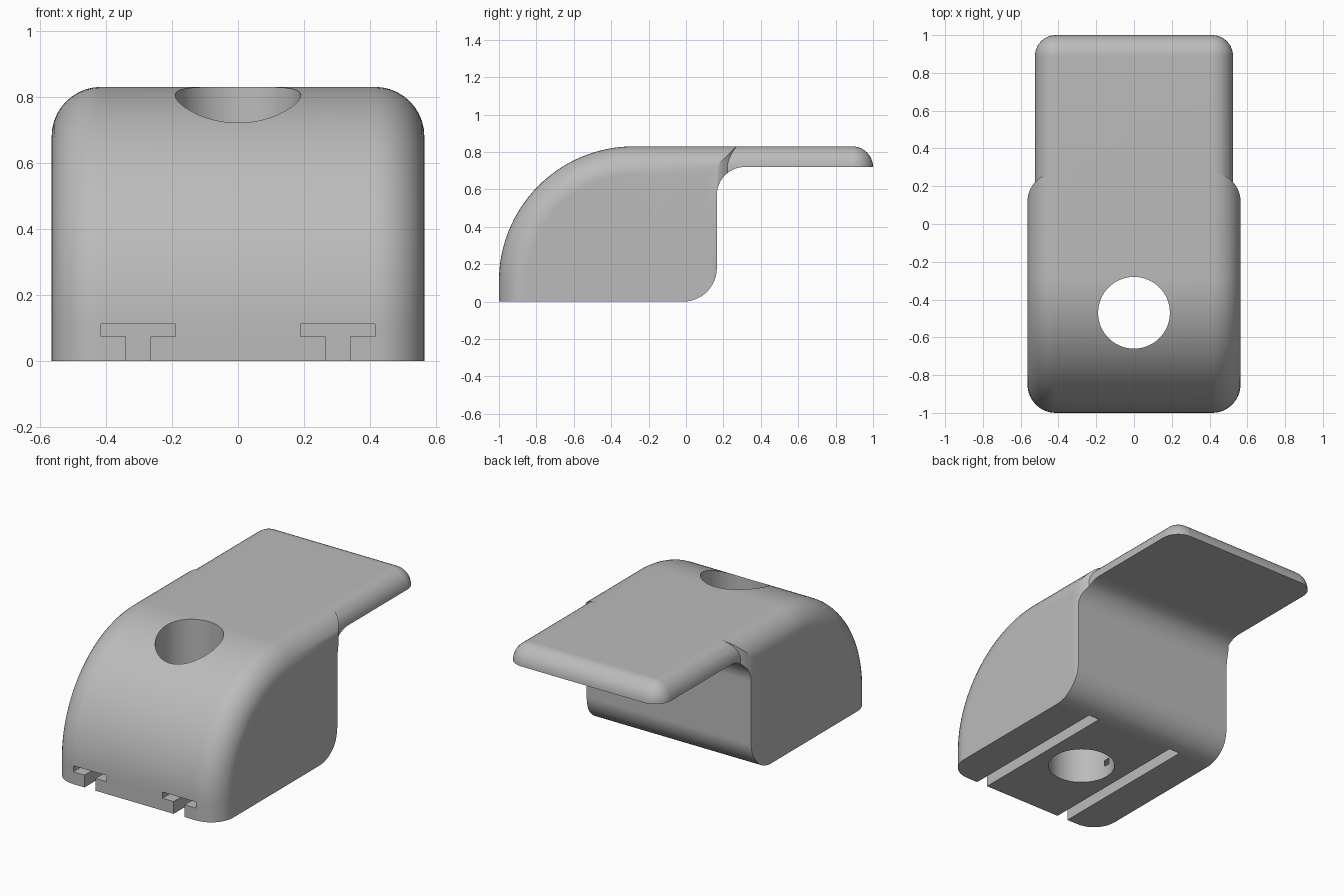
import bpy, bmesh
from math import sin, cos, pi

cube = bpy.data.objects.get("Cube")
if cube:
    bpy.data.objects.remove(cube, do_unlink=True)

grey = bpy.data.materials.new("plain_grey")
grey.use_nodes = True
grey.diffuse_color = (0.5, 0.5, 0.5, 1)
grey.node_tree.nodes["Principled BSDF"].inputs["Base Color"].default_value = (0.5, 0.5, 0.5, 1)


def loft(name, rings):
    """Skin a list of equal-length point rings and cap both ends."""
    bm = bmesh.new()
    loops = [[bm.verts.new(p) for p in ring] for ring in rings]
    for a, b in zip(loops, loops[1:]):
        for i in range(len(a)):
            j = (i + 1) % len(a)
            bm.faces.new((a[i], a[j], b[j], b[i]))
    bm.faces.new(loops[0])
    bm.faces.new(loops[-1])
    bmesh.ops.remove_doubles(bm, verts=bm.verts, dist=1e-5)
    bmesh.ops.recalc_face_normals(bm, faces=bm.faces)
    mesh = bpy.data.meshes.new(name)
    bm.to_mesh(mesh)
    bm.free()
    mesh.materials.append(grey)
    obj = bpy.data.objects.new(name, mesh)
    bpy.context.collection.objects.link(obj)
    return obj


def arc(cx, cy, r, start, end, n):
    """Points on an arc, angles in quarter turns."""
    angles = [(start + (end - start) * i / n) * pi / 2 for i in range(n + 1)]
    return [(cx + r * cos(a), cy + r * sin(a)) for a in angles]


def extrude_x(name, profile, x0, x1):
    return loft(name, [[(x, y, z) for y, z in profile] for x in (x0, x1)])


def combine(target, other, operation):
    mod = target.modifiers.new(operation, 'BOOLEAN')
    mod.operation = operation
    mod.solver = 'EXACT'
    mod.object = other
    bpy.context.view_layer.objects.active = target
    bpy.ops.object.modifier_apply(modifier=mod.name)
    bpy.data.objects.remove(other, do_unlink=True)


TOP, FLAT, ROUND, LIP = 0.83, 0.414, 0.15, 0.11
STEPS = 10

# Body: curved side outline, shrinking towards each side to round the rim
rings = []
for i in range(-STEPS, STEPS + 1):
    for side in ([-1, 1] if i == 0 else [1 if i > 0 else -1]):
        t = abs(i) / STEPS * pi / 2
        x = side * (FLAT + ROUND * sin(t))
        e = ROUND * (1 - cos(t))
        outline = [(-1 + e, -0.1)] + arc(-0.28, 0.11, 0.72 - e, 2, 1, 36)
        outline += [(0.27 - e, TOP - e), (0.27 - e, -0.1)]
        rings.append([(x, y, z) for y, z in outline])
body = loft("body", rings)

# Rear shelf: slab with rounded upper rim and ball corners
rings = []
for i in range(-1, STEPS + 1):
    t = max(i, 0) / STEPS * pi / 2
    z = 0.56 if i < 0 else TOP - LIP + LIP * sin(t)
    r = LIP * cos(t)
    outline = [(-FLAT - r, 0), (FLAT + r, 0)]
    outline += arc(FLAT, 0.89, r, 0, 1, STEPS) + arc(-FLAT, 0.89, r, 1, 2, STEPS)
    rings.append([(x, y, z) for x, y in outline])
combine(body, loft("shelf", rings), 'UNION')

# Trim the flat base, rounded heel, back wall and cove below the shelf
trim = [(-1.2, 0)] + arc(-0.015, 0.18, 0.18, -1, 0, 12)
trim += arc(0.315, 0.57, 0.15, 2, 1, 12) + [(1.2, 0.72), (1.2, -0.3), (-1.2, -0.3)]
combine(body, extrude_x("trim", trim, -0.8, 0.8), 'DIFFERENCE')

# Round vertical hole
hole = arc(0, -0.47, 0.19, 0, 4, 64)[:-1]
combine(body, loft("hole", [[(x, y, z) for x, y in hole] for z in (-0.2, 1)]), 'DIFFERENCE')

# T-shaped slots open at the front and base
half = [(0.037, -0.1), (0.037, 0.075), (0.113, 0.075), (0.113, 0.113)]
tee = half + [(-x, z) for x, z in reversed(half)]
for cx in (-0.302, 0.302):
    slot = loft("slot", [[(cx + x, y, z) for x, z in tee] for y in (-1.2, 0)])
    combine(body, slot, 'DIFFERENCE')

# Smooth shading with crisp edges
bpy.ops.object.select_all(action='DESELECT')
body.select_set(True)
bpy.context.view_layer.objects.active = body
bpy.ops.object.shade_smooth_by_angle(angle=0.5)
weighted = body.modifiers.new("weighted_normals", 'WEIGHTED_NORMAL')
weighted.keep_sharp = True
